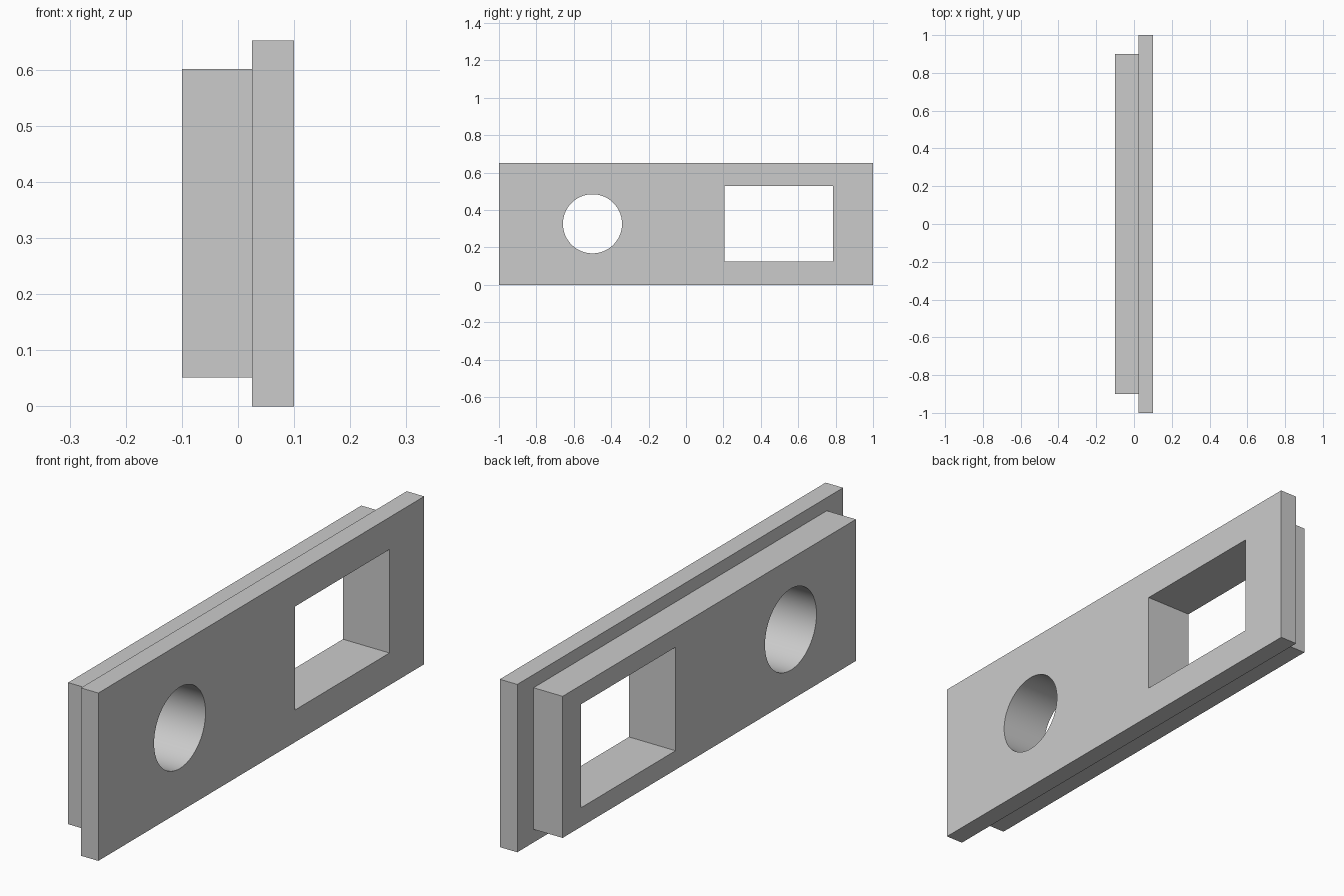
import bpy
from math import radians

default = bpy.data.objects.get("Cube")
if default:
    bpy.data.objects.remove(default, do_unlink=True)

grey = bpy.data.materials.new("light grey")
grey.use_nodes = True
grey.diffuse_color = (0.6, 0.6, 0.6, 1)
grey.node_tree.nodes["Principled BSDF"].inputs["Base Color"].default_value = (0.6, 0.6, 0.6, 1)

MID_Z = 0.326


def box(name, x0, x1, y, length, height):
    """Box spanning x0..x1, centred on y and on the plate's mid height."""
    bpy.ops.mesh.primitive_cube_add(size=1, location=((x0 + x1) / 2, y, MID_Z))
    ob = bpy.context.object
    ob.name = name
    ob.scale = (x1 - x0, length, height)
    bpy.ops.object.transform_apply(location=True, rotation=True, scale=True)
    ob.data.materials.append(grey)
    return ob


def combine(target, tool, operation):
    """Apply a boolean and discard the tool."""
    tool.hide_render = True
    mod = target.modifiers.new(operation.title(), 'BOOLEAN')
    mod.operation = operation
    mod.solver = 'EXACT'
    mod.object = tool
    bpy.ops.object.select_all(action='DESELECT')
    target.select_set(True)
    bpy.context.view_layer.objects.active = target
    bpy.ops.object.modifier_apply(modifier=mod.name)
    bpy.data.objects.remove(tool, do_unlink=True)


# Wide flange with a smaller raised block behind it
plate = box("flanged_plate", 0.025, 0.1, 0, 2.0, 2 * MID_Z)
combine(plate, box("raised_block", -0.1, 0.025, 0, 1.8, 0.55), 'UNION')

# Rectangular window
combine(plate, box("window_cutter", -0.2, 0.2, 0.497, 0.58, 0.402), 'DIFFERENCE')

# Round hole
bpy.ops.mesh.primitive_cylinder_add(vertices=96, radius=0.158, depth=0.4,
                                    location=(0, -0.5, MID_Z),
                                    rotation=(0, radians(90), 0))
hole = bpy.context.object
hole.name = "hole_cutter"
hole.data.materials.append(grey)
combine(plate, hole, 'DIFFERENCE')

# Smooth hole wall, crisp edges elsewhere
bpy.ops.object.shade_smooth_by_angle(angle=radians(30))
